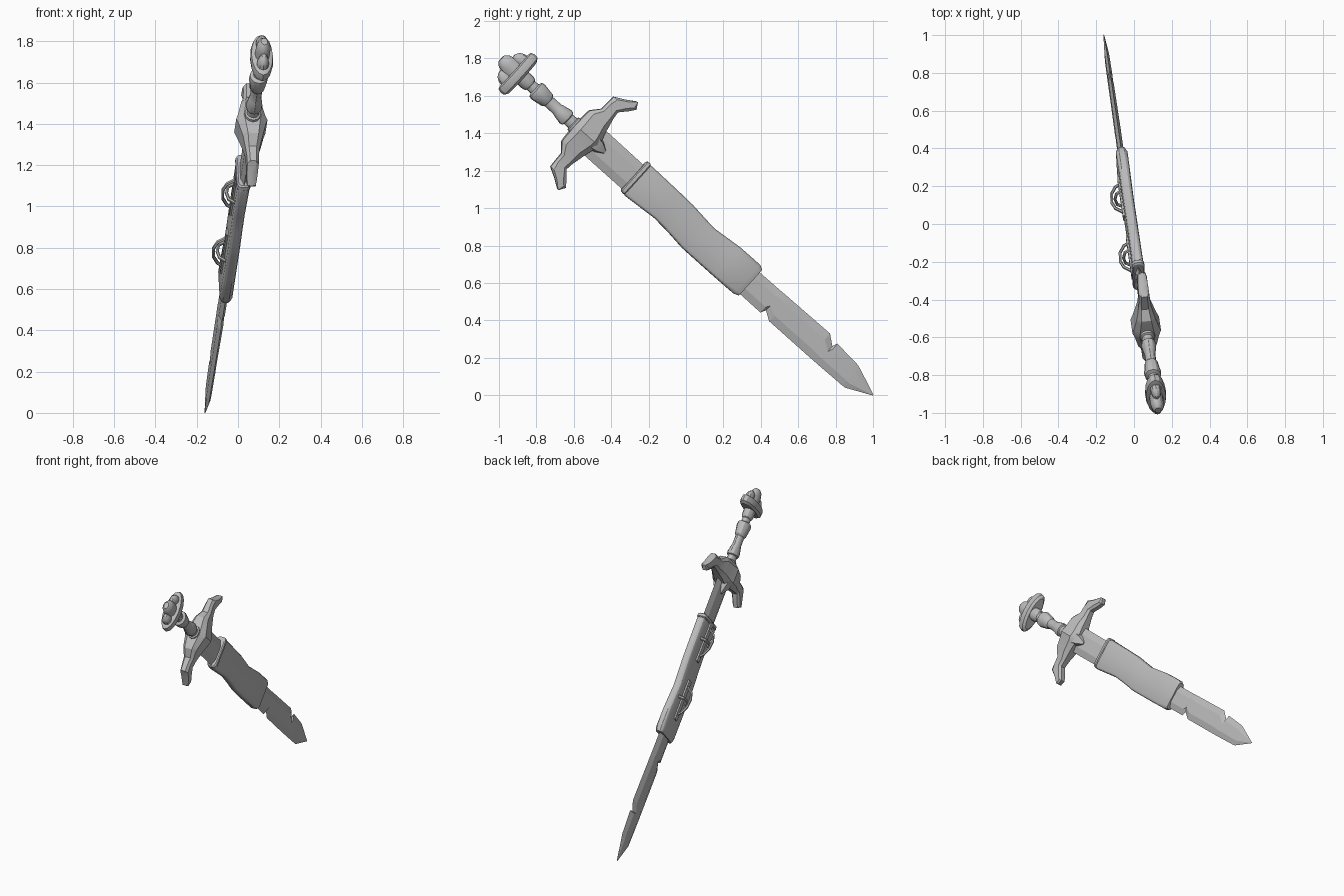
import bpy, bmesh, math
from mathutils import Vector

if "Cube" in bpy.data.objects:
    bpy.data.objects.remove(bpy.data.objects["Cube"])

# Sword frame: s runs pommel to tip, t across the blade width, n through its thickness
ORIGIN = Vector((0.115, -0.90, 1.72))
S = Vector((-0.1073, 0.7414, -0.671))
T = Vector((-0.04, 0.671, 0.7414))
N = T.cross(S).normalized()
if N.x < 0:
    N = -N

steel = bpy.data.materials.new("grey_metal")
steel.diffuse_color = (0.5, 0.5, 0.5, 1)
steel.use_nodes = True
steel.node_tree.nodes["Principled BSDF"].inputs["Base Color"].default_value = steel.diffuse_color


def place(p):
    return ORIGIN + S * p[0] + T * p[1] + N * p[2]


def loft(name, rings, angle=30, closed=False):
    """Skin a list of equal-sized rings of (s, t, n) points."""
    bm = bmesh.new()
    vs = [[bm.verts.new(place(p)) for p in r] for r in rings]
    k = len(rings[0])
    pairs = list(zip(vs, vs[1:])) + ([(vs[-1], vs[0])] if closed else [])
    for a, b in pairs:
        for i in range(k):
            j = (i + 1) % k
            bm.faces.new((a[i], a[j], b[j], b[i]))
    if not closed:
        bm.faces.new(vs[0])
        bm.faces.new(vs[-1])
    bmesh.ops.recalc_face_normals(bm, faces=bm.faces)
    me = bpy.data.meshes.new(name)
    bm.to_mesh(me)
    bm.free()
    me.materials.append(steel)
    ob = bpy.data.objects.new(name, me)
    bpy.context.collection.objects.link(ob)
    bpy.ops.object.select_all(action='DESELECT')
    ob.select_set(True)
    bpy.context.view_layer.objects.active = ob
    bpy.ops.object.shade_smooth_by_angle(angle=math.radians(angle))
    return ob


def oval(s, rt, rn, k=12, t=0, n=0):
    return [(s, t + rt * math.cos(2 * math.pi * i / k), n + rn * math.sin(2 * math.pi * i / k))
            for i in range(k)]


def flat_section(s, lo, hi, h, core):
    """Six-sided blade section with a flat core and two sharp edges."""
    m, w = (lo + hi) / 2, (hi - lo) / 2 * core
    return [(s, lo, 0), (s, m - w, -h), (s, m + w, -h), (s, hi, 0), (s, m + w, h), (s, m - w, h)]


def sheath_section(s, lo, hi, h):
    """Flat-sided section with rounded narrow edges."""
    m, w = (lo + hi) / 2, (hi - lo) / 2
    half = [(-1, .45), (-.93, .8), (-.8, 1), (.8, 1), (.93, .8), (1, .45)]
    pts = [(a, b) for a, b in half] + [(a, -b) for a, b in reversed(half)]
    return [(s, m + a * w, b * h) for a, b in pts]


def chamfer_section(t, s0, s1, h):
    """Chamfered guard section in the s-n plane."""
    m, w = (s0 + s1) / 2, (s1 - s0) / 2
    pts = [(-1, .55), (-.6, 1), (.6, 1), (1, .55), (1, -.55), (.6, -1), (-.6, -1), (-1, -.55)]
    return [(m + a * w, t, b * h) for a, b in pts]


def rod(name, path, r):
    """Six-sided bar along a path lying in a plane through n."""
    rings = []
    for i, p in enumerate(path):
        a, b = Vector(path[max(i - 1, 0)]), Vector(path[min(i + 1, len(path) - 1)])
        d = (b - a).normalized()
        side = Vector((0, 1, 0)) if abs(d.y) < 1e-4 else Vector((1, 0, 0))
        up = d.cross(side).normalized()
        rings.append([Vector(p) + side * r * 1.3 * math.cos(q * math.pi / 3)
                      + up * r * math.sin(q * math.pi / 3) for q in range(6)])
    loft(name, rings)


# Blade with a nick in each edge
loft("blade", [flat_section(*v) for v in (
    (.52, -.086, .090, .016, .5), (1.0, -.083, .088, .016, .5), (1.68, -.077, .080, .015, .5),
    (1.82, -.077, .082, .015, .5), (1.834, -.048, .083, .015, .5), (1.885, -.080, .084, .015, .5),
    (2.171, -.078, .090, .013, .5), (2.226, -.077, .048, .013, .4), (2.237, -.077, .076, .013, .5),
    (2.396, -.073, .065, .012, .5), (2.425, -.071, .055, .011, .5), (2.563, -.003, .003, .002, .5))], 12)

# Sheath with a wavy outline, and its mouth rims
loft("sheath", [sheath_section(*v) for v in (
    (.845, -.092, .108, .028), (.865, -.100, .113, .030), (1.063, -.083, .110, .029),
    (1.167, -.090, .107, .029), (1.278, -.102, .096, .029), (1.335, -.102, .091, .029),
    (1.505, -.101, .109, .030), (1.645, -.098, .111, .031), (1.672, -.088, .100, .024))])
loft("sheath_mouth_rim", [sheath_section(*v) for v in (
    (.826, -.088, .108, .026), (.832, -.095, .117, .033), (.850, -.099, .118, .034), (.856, -.094, .112, .030))])

# Crossguard: swept wings with a swollen centre
half = [(.031, .412, .572, .066), (.092, .415, .555, .052), (.112, .418, .552, .047),
        (.160, .459, .541, .034), (.205, .461, .536, .030), (.252, .464, .578, .028),
        (.282, .520, .600, .026), (.316, .572, .580, .020)]
sections = [(-t, a, b, h) for t, a, b, h in reversed(half)] + [(0, .410, .576, .076)] + half
loft("crossguard", [chamfer_section(*v) for v in sections])

# Pointed tabs holding the blade under the guard
for side, label in ((1, "right"), (-1, "left")):
    loft("guard_tab_" + label, [[(s, -w, side * .010), (s, w, side * .010),
                                 (s, w * .7, side * h), (s, -w * .7, side * h)]
                                for s, w, h in ((.55, .045, .055), (.585, .038, .045), (.628, .010, .022))])

# Grip turned in tapering segments
loft("grip", [oval(s, r, r * .86) for s, r in (
    (.02, .044), (.075, .044), (.090, .038), (.095, .031), (.122, .032), (.130, .050),
    (.150, .053), (.215, .042), (.225, .033), (.285, .033), (.292, .036), (.345, .047),
    (.360, .044), (.365, .034), (.395, .035), (.400, .045), (.430, .047))])

# Pommel: oval disc with a lobed cap
loft("pommel_disc", [oval(s, a, b, 16) for s, a, b in (
    (-.026, .112, .040), (-.020, .130, .052), (.000, .137, .056),
    (.022, .134, .054), (.036, .112, .040))])
loft("pommel_cap", [oval(s, a, b) for s, a, b in (
    (-.015, .050, .036), (-.070, .050, .036), (-.100, .040, .030), (-.118, .022, .016))])
for side, label in ((1, "upper"), (-1, "lower")):
    loft("pommel_lobe_" + label, [oval(s, a, b, 10, side * t) for s, a, b, t in (
        (-.015, .035, .030, .070), (-.045, .034, .028, .066), (-.066, .026, .020, .062),
        (-.078, .012, .010, .056))])

# Two hanger loops on the back of the sheath, each with a strap and a cross loop
for s, label in ((.98, "upper"), (1.40, "lower")):
    rod(label + "_hanger_loop", [(s - .105, 0, -.024), (s - .065, 0, -.070), (s - .02, 0, -.086),
                                 (s + .04, 0, -.080), (s + .085, 0, -.055), (s + .105, 0, -.024)], .008)
    rod(label + "_cross_loop", [(s, -.065, -.022), (s, -.042, -.056), (s, 0, -.066),
                                (s, .042, -.056), (s, .065, -.022)], .008)
    loft(label + "_strap", [[(q, -.022, -.026), (q, .022, -.026), (q, .018, -.038), (q, -.018, -.038)]
                            for q in (s - .14, s + .14)])
